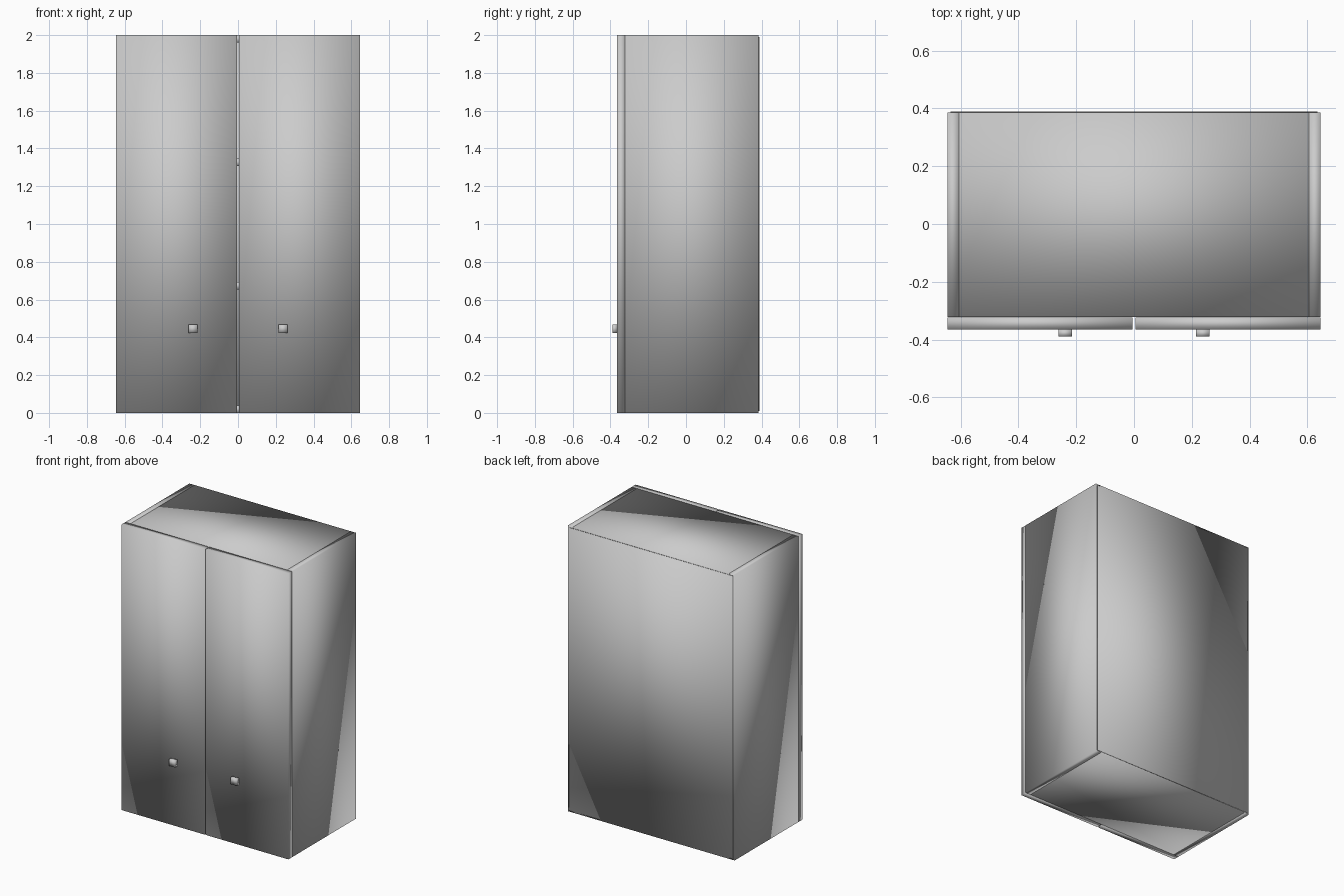
import bpy
import bmesh
from mathutils import Vector

default = bpy.data.objects.get("Cube")
if default:
    bpy.data.objects.remove(default, do_unlink=True)

# Single grey finish
grey = bpy.data.materials.new("plain grey")
grey.use_nodes = True
colour = (0.6, 0.6, 0.6, 1)
grey.diffuse_color = colour
grey.node_tree.nodes["Principled BSDF"].inputs["Base Color"].default_value = colour


def panel(name, low, high, smooth=True):
    """Box spanning two opposite corners."""
    low, high = Vector(low), Vector(high)
    bm = bmesh.new()
    bmesh.ops.create_cube(bm, size=1)
    for v in bm.verts:
        v.co = v.co * (high - low)
    for f in bm.faces:
        f.smooth = smooth
    mesh = bpy.data.meshes.new(name)
    bm.to_mesh(mesh)
    bm.free()
    mesh.materials.append(grey)
    obj = bpy.data.objects.new(name, mesh)
    obj.location = (low + high) / 2
    bpy.context.collection.objects.link(obj)
    return obj


HALF = 0.646       # half width
HEIGHT = 2.0
T = 0.04           # board thickness
FRONT, BACK = -0.322, 0.385
DOOR_FRONT = -0.365
INNER = HALF - T

# Sides, doors and knobs
for side, s in (("left", 1), ("right", -1)):
    def span(a, b):
        return sorted((s * a, s * b))

    x0, x1 = span(INNER, HALF)
    panel(side + "_side", (x0, FRONT, 0), (x1, BACK, HEIGHT))
    x0, x1 = span(0.005, HALF)
    panel(side + "_door", (x0, DOOR_FRONT, 0), (x1, FRONT - 0.001, HEIGHT))
    x0, x1 = span(0.215, 0.262)
    panel(side + "_knob", (x0, -0.39, 0.422), (x1, DOOR_FRONT, 0.468))

# Horizontal boards, evenly spaced from bottom to top
names = ("bottom_board", "lower_shelf", "upper_shelf", "top_board")
for i, name in enumerate(names):
    z = i * (HEIGHT - T) / 3
    panel(name, (-INNER, FRONT, z), (INNER, BACK, z + T))

# Thin back sheet
panel("back_sheet", (-0.634, BACK, 0.01), (0.634, 0.39, 1.99))
